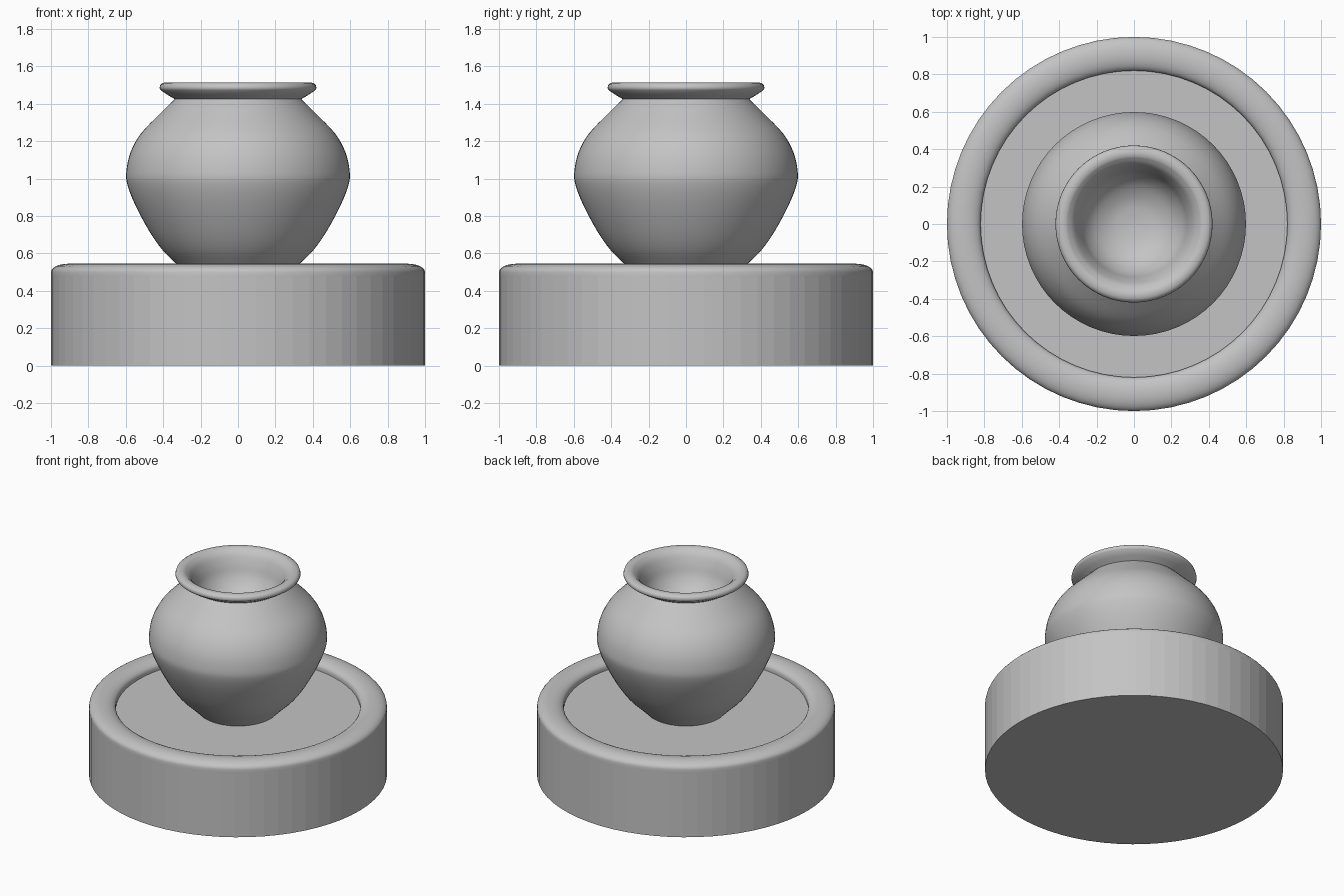
import bpy, bmesh, math

if "Cube" in bpy.data.objects:
    bpy.data.objects.remove(bpy.data.objects["Cube"])

SIDES = 64
grey = bpy.data.materials.new("stone grey")
grey.diffuse_color = (0.55, 0.55, 0.55, 1)
grey.use_nodes = True
grey.node_tree.nodes["Principled BSDF"].inputs["Base Color"].default_value = grey.diffuse_color


def smooth_path(pts, steps=4):
    """Catmull-Rom curve through the profile points."""
    out = []
    for i in range(len(pts) - 1):
        a, b = pts[max(i - 1, 0)], pts[i]
        c, d = pts[i + 1], pts[min(i + 2, len(pts) - 1)]
        for s in range(steps):
            t = s / steps
            out.append(tuple(
                0.5 * (2 * q + (r - p) * t + (2 * p - 5 * q + 4 * r - w) * t * t
                       + (3 * q - p - 3 * r + w) * t ** 3)
                for p, q, r, w in zip(a, b, c, d)))
    return out + [pts[-1]]


def lathe(name, profile, flat=lambda face: False):
    """Turn a (radius, height) profile around z; close both ends with a disc."""
    bm = bmesh.new()
    rings = []
    for r, z in profile:
        rings.append([bm.verts.new((r * math.cos(2 * math.pi * k / SIDES),
                                    r * math.sin(2 * math.pi * k / SIDES), z))
                      for k in range(SIDES)])
    for lo, hi in zip(rings, rings[1:]):
        for k in range(SIDES):
            n = (k + 1) % SIDES
            bm.faces.new((lo[k], lo[n], hi[n], hi[k]))
    bm.faces.new(rings[0][::-1])
    bm.faces.new(rings[-1])
    bm.normal_update()
    for f in bm.faces:
        f.smooth = not flat(f)
    mesh = bpy.data.meshes.new(name)
    bm.to_mesh(mesh)
    bm.free()
    mesh.materials.append(grey)
    obj = bpy.data.objects.new(name, mesh)
    bpy.context.collection.objects.link(obj)
    return obj


# Plinth drum: faceted wall and flat recessed floor
lathe("plinth", [(1.0, 0), (1.0, 0.48), (0.82, 0.48)], lambda f: True)

# Rounded rim ring around the plinth top
rim = [(1.0, 0.48)] + [
    (0.91 + 0.09 * math.cos(a), 0.50 + 0.045 * math.sin(a))
    for a in (math.pi * i / 12 for i in range(13))] + [(0.82, 0.48)]
lathe("plinth_rim", rim, lambda f: len(f.verts) > 4)

# Pot: round body, pinched neck, flared lip
body = smooth_path([(0.265, 0.48), (0.33, 0.545), (0.405, 0.62), (0.475, 0.72),
                    (0.55, 0.86), (0.592, 0.97), (0.597, 1.04), (0.575, 1.14),
                    (0.52, 1.24), (0.42, 1.345), (0.338, 1.425)])
lip = [(0.375, 1.447), (0.415, 1.474), (0.42, 1.485), (0.415, 1.503),
       (0.40, 1.512), (0.38, 1.515)]
# Hollow bowl inside the mouth
bowl = smooth_path([(0.36, 1.511), (0.325, 1.48), (0.295, 1.42), (0.265, 1.34),
                    (0.21, 1.27), (0.12, 1.22), (0.02, 1.205)])
lathe("pot", body + lip + bowl)

# Keep the creases at the neck and rim feet sharp
for name in ("pot", "plinth_rim"):
    obj = bpy.data.objects[name]
    bpy.context.view_layer.objects.active = obj
    obj.select_set(True)
    bpy.ops.object.shade_smooth_by_angle(angle=math.radians(50))
    obj.select_set(False)
